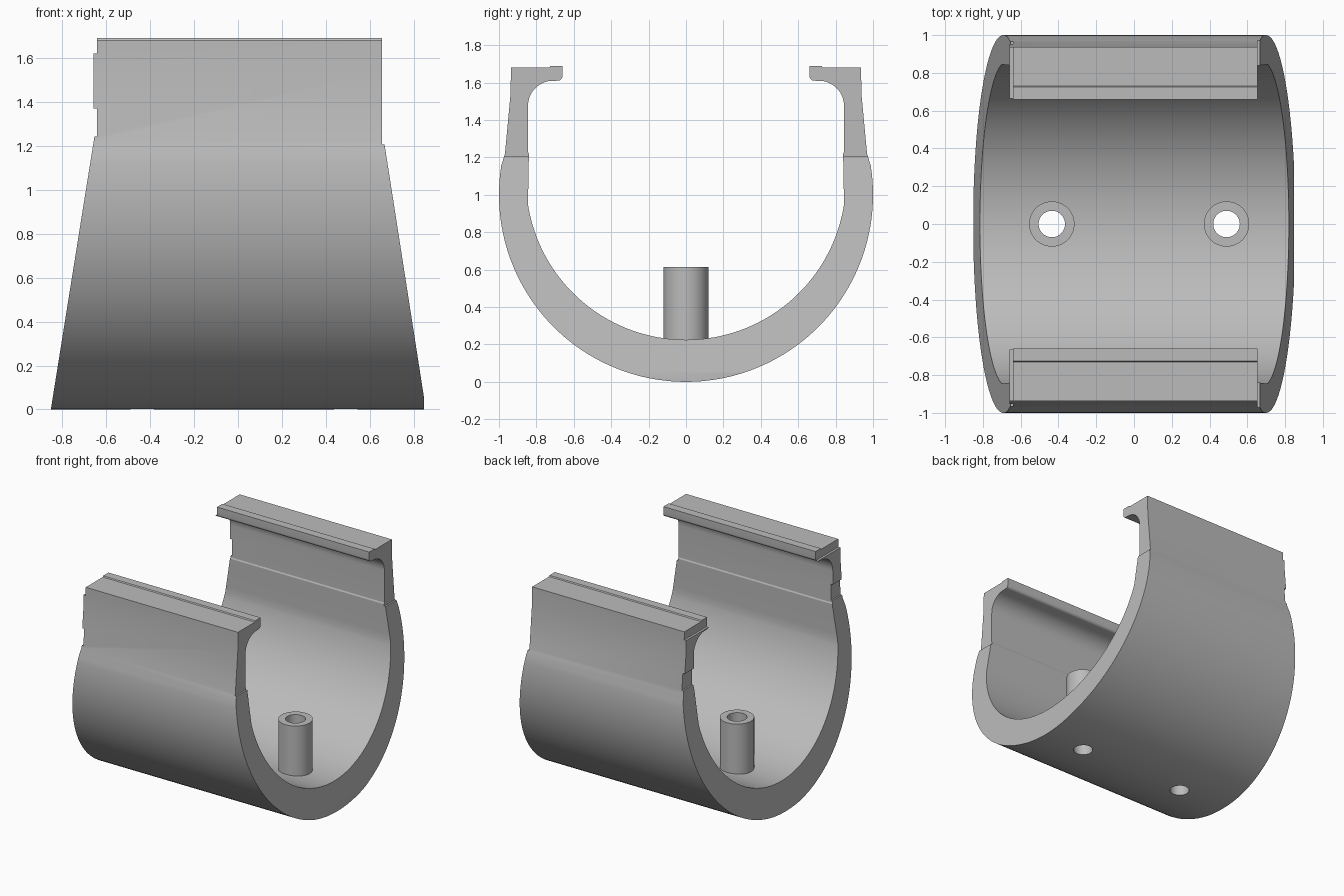
import bpy, bmesh
from math import sin, cos, radians
from mathutils import Vector

default = bpy.data.objects.get("Cube")
if default:
    bpy.data.objects.remove(default)

grey = bpy.data.materials.new("plain grey")
grey.use_nodes = True
COLOUR = (0.5, 0.5, 0.5, 1)
grey.diffuse_color = COLOUR
grey.node_tree.nodes["Principled BSDF"].inputs["Base Color"].default_value = COLOUR


def prism(name, points, offset):
    """Solid made by extruding a closed outline along offset."""
    bm = bmesh.new()
    face = bm.faces.new([bm.verts.new(p) for p in points])
    new = bmesh.ops.extrude_face_region(bm, geom=[face])["geom"]
    bmesh.ops.translate(bm, vec=offset,
                        verts=[v for v in new if isinstance(v, bmesh.types.BMVert)])
    bmesh.ops.recalc_face_normals(bm, faces=bm.faces)
    mesh = bpy.data.meshes.new(name)
    bm.to_mesh(mesh)
    bm.free()
    mesh.materials.append(grey)
    obj = bpy.data.objects.new(name, mesh)
    bpy.context.collection.objects.link(obj)
    return obj


def cylinder(name, x, radius, bottom, top, sides=48):
    ring = [(x + radius * cos(radians(360 * i / sides)),
             radius * sin(radians(360 * i / sides)), bottom) for i in range(sides)]
    return prism(name, ring, Vector((0, 0, top - bottom)))


def apply_boolean(obj, other, operation):
    mod = obj.modifiers.new("cut", 'BOOLEAN')
    mod.operation, mod.solver, mod.object = operation, 'EXACT', other
    bpy.context.view_layer.update()
    result = bpy.data.meshes.new_from_object(
        obj.evaluated_get(bpy.context.evaluated_depsgraph_get()))
    obj.modifiers.clear()
    obj.data = result


def arc(cy, cz, r, start, end, steps):
    return [(cy + r * cos(radians(start + (end - start) * i / steps)),
             cz + r * sin(radians(start + (end - start) * i / steps)))
            for i in range(steps + 1)]


# Half of the C-shaped section: outer wall, hooked lip, then inner wall
half = arc(0, 1, 1, -90, 9, 44)
half += [(0.968, 1.22), (0.938, 1.54), (0.936, 1.682), (0.73, 1.682), (0.725, 1.69),
         (0.66, 1.69)]
half += arc(0.685, 1.635, 0.025, 180, 260, 5)
half += arc(0.71, 1.475, 0.135, 80, 0, 12)
half += [(0.845, 1.23), (0.84, 1.22), (0.844, 1.0)]
half += arc(0, 1.08, 0.855, -9, -90, 40)
mirrored = [(-y, z) for y, z in half[1:-1]]
outline = half + mirrored[::-1]
body = prism("clip_body", [(-1, y, z) for y, z in outline], Vector((2, 0, 0)))

# Tapered end faces with the small steps near the lips
envelope = [(-0.85, -0.1), (0.847, -0.1), (0.847, 0.05), (0.667, 1.205), (0.655, 1.205),
            (0.655, 1.8), (-0.641, 1.8), (-0.641, 1.62), (-0.658, 1.62), (-0.658, 1.37),
            (-0.641, 1.37), (-0.641, 1.243), (-0.653, 1.243), (-0.85, 0.01)]
trim = prism("end_trim", [(x, -1.2, z) for x, z in envelope], Vector((0, 2.4, 0)))
apply_boolean(body, trim, 'INTERSECT')
bpy.data.objects.remove(trim)

# Hollow screw posts with holes running through the floor
parts = [body]
for name, x in (("right_post", -0.435), ("left_post", 0.49)):
    post = cylinder(name, x, 0.12, 0.2, 0.615)
    drill = cylinder("drill", x, 0.07, -0.2, 1)
    for obj in (body, post):
        apply_boolean(obj, drill, 'DIFFERENCE')
    bpy.data.objects.remove(drill)
    parts.append(post)

# Smooth the curved walls and keep the corners crisp
bpy.ops.object.select_all(action='DESELECT')
for obj in parts:
    obj.select_set(True)
bpy.context.view_layer.objects.active = body
bpy.ops.object.shade_smooth_by_angle(angle=radians(25))
